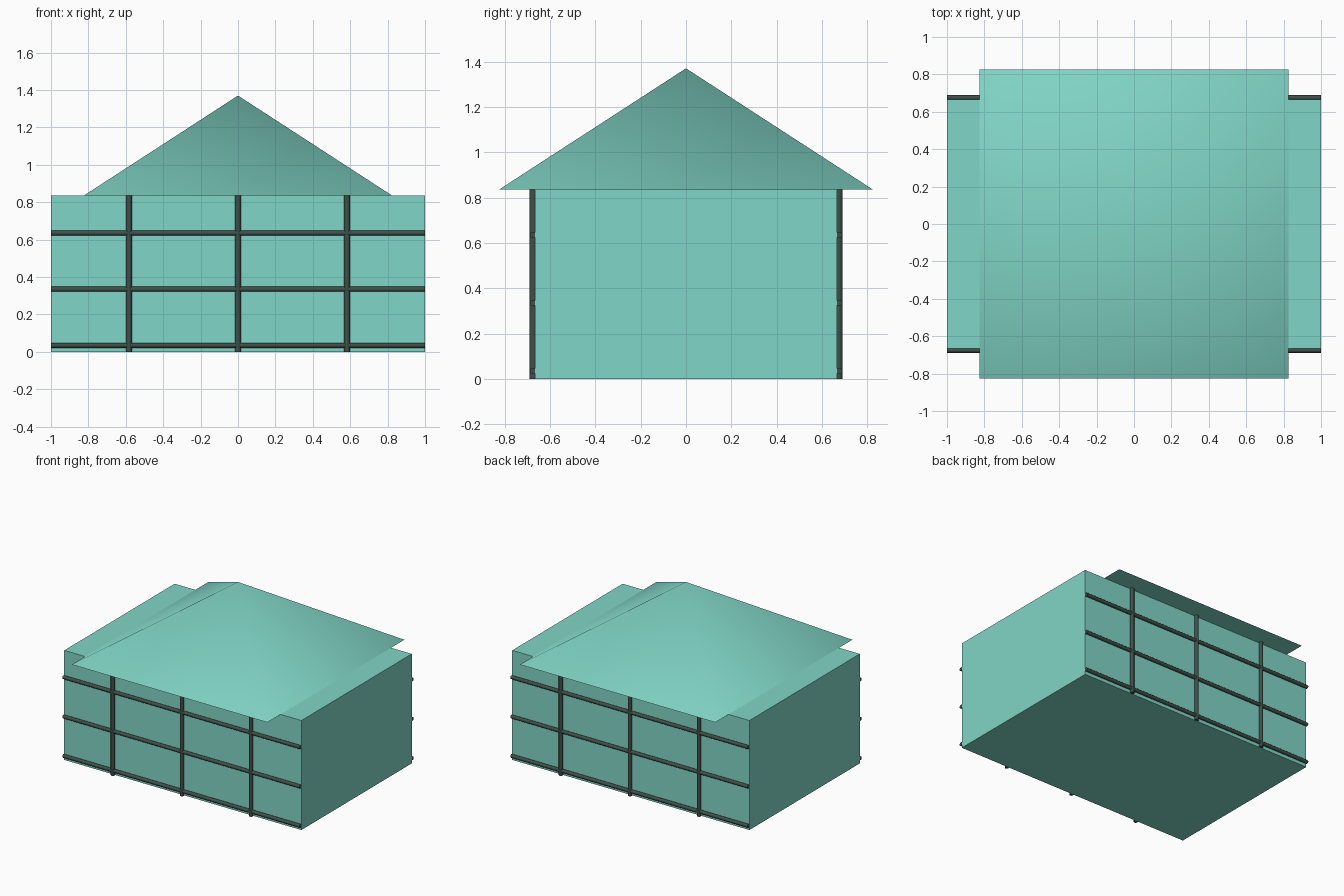
import bpy
import math

cube = bpy.data.objects.get("Cube")
if cube:
    bpy.data.objects.remove(cube, do_unlink=True)


def make_material(name, rgb):
    mat = bpy.data.materials.new(name)
    mat.use_nodes = True
    color = (*rgb, 1)
    mat.diffuse_color = color
    mat.node_tree.nodes["Principled BSDF"].inputs["Base Color"].default_value = color
    return mat


aqua = make_material("aqua green", (0.22, 0.67, 0.57))
dark = make_material("dark grey green", (0.05, 0.08, 0.066))

WALL_X, WALL_Y, WALL_H = 1.0, 0.665, 0.835
ROOF_HALF, ROOF_TOP = 0.825, 1.37
BAR_Y = 0.675


def finish(name, mat, angle=None):
    obj = bpy.context.object
    obj.name = name
    obj.data.materials.append(mat)
    bpy.ops.object.transform_apply(location=False, rotation=True, scale=True)
    if angle:
        bpy.ops.object.shade_smooth_by_angle(angle=math.radians(angle))
    return obj


def bar(name, location, radius, length, rotation=(0, 0, 0)):
    bpy.ops.mesh.primitive_cylinder_add(vertices=12, radius=radius, depth=length,
                                        location=location, rotation=rotation)
    finish(name, dark, 40)


# Main block
bpy.ops.mesh.primitive_cube_add(size=1, location=(0, 0, WALL_H / 2))
bpy.context.object.scale = (2 * WALL_X, 2 * WALL_Y, WALL_H)
finish("house_body", aqua)

# Square pyramid roof, softly shaded over its hips
bpy.ops.mesh.primitive_cone_add(vertices=4, radius1=ROOF_HALF * math.sqrt(2), radius2=0,
                                depth=ROOF_TOP - WALL_H,
                                location=(0, 0, (ROOF_TOP + WALL_H) / 2),
                                rotation=(0, 0, math.pi / 4))
finish("roof", aqua, 60)

# Timber grid on the front and back walls
for side, y in (("front", -BAR_Y), ("back", BAR_Y)):
    for i, x in enumerate((-0.583, 0, 0.583)):
        bar(f"{side}_post_{i + 1}", (x, y, WALL_H / 2), 0.015, WALL_H)
    for i, z in enumerate((0.035, 0.335, 0.635)):
        bar(f"{side}_rail_{i + 1}", (0, y, z), 0.0135, 2 * WALL_X, (0, math.pi / 2, 0))
